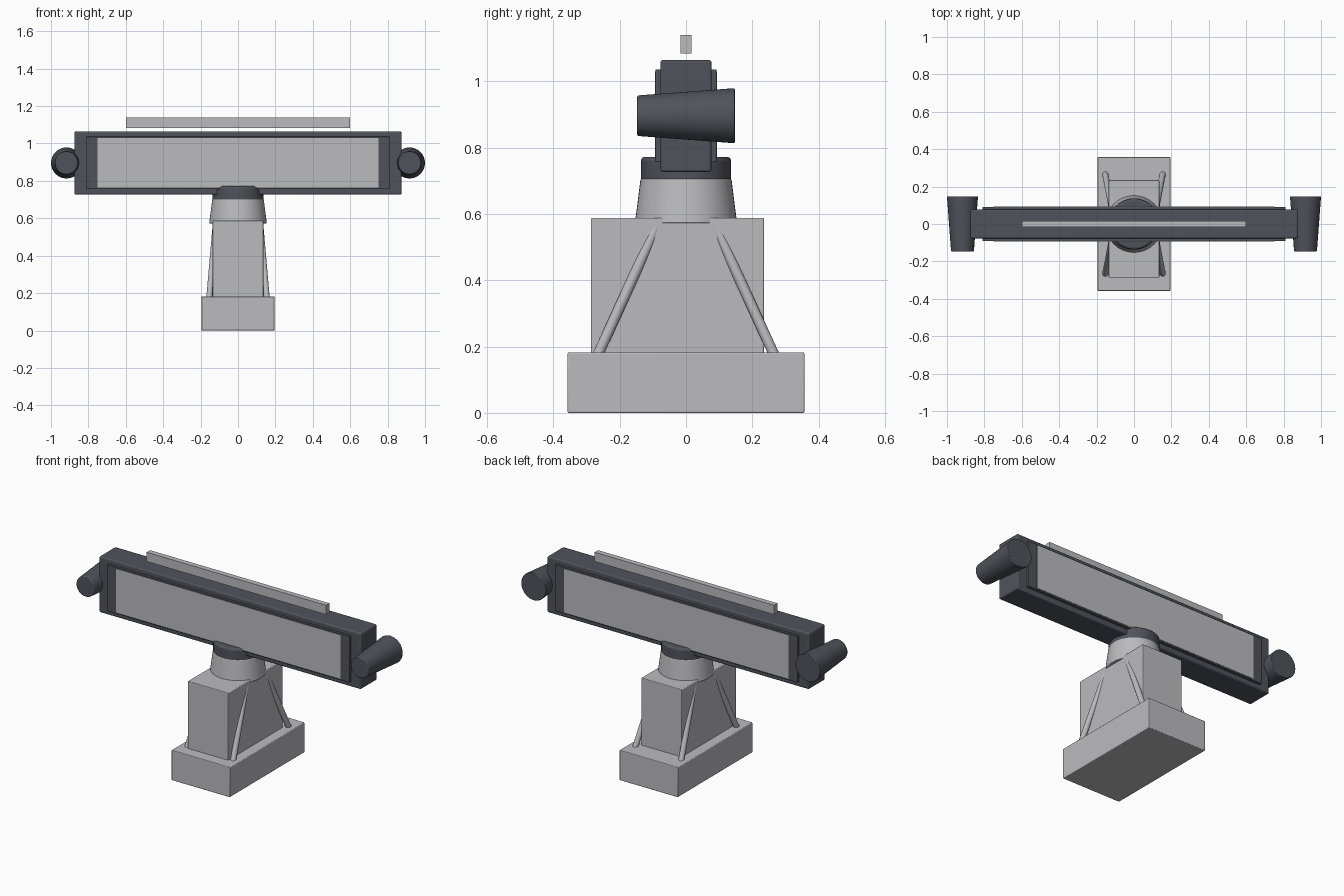
import bpy
from math import pi
from mathutils import Vector

if "Cube" in bpy.data.objects:
    bpy.data.objects.remove(bpy.data.objects["Cube"])


def make_material(name, color):
    mat = bpy.data.materials.new(name)
    mat.use_nodes = True
    mat.diffuse_color = (*color, 1)
    mat.node_tree.nodes["Principled BSDF"].inputs["Base Color"].default_value = (*color, 1)
    return mat


LIGHT = make_material("light_grey", (0.50, 0.50, 0.52))
DARK = make_material("dark_slate", (0.08, 0.086, 0.105))


def finish(name, mat, bevel):
    """Name, colour, bevel and smooth the active object."""
    obj = bpy.context.object
    obj.name = obj.data.name = name
    obj.data.materials.append(mat)
    if bevel:
        mod = obj.modifiers.new("soft_edges", "BEVEL")
        mod.width, mod.segments = bevel, 3
        mod.limit_method, mod.angle_limit = "ANGLE", pi / 4
    bpy.ops.object.shade_smooth_by_angle(angle=pi / 6)
    return obj


def box(name, low, high, mat, bevel=0.004):
    low, high = Vector(low), Vector(high)
    bpy.ops.mesh.primitive_cube_add(size=1, location=(low + high) / 2)
    bpy.context.object.scale = high - low
    bpy.ops.object.transform_apply(location=False, rotation=False, scale=True)
    return finish(name, mat, bevel)


def cone(name, start, end, r1, r2, mat, sides=48, bevel=0.004):
    start, end = Vector(start), Vector(end)
    axis = end - start
    bpy.ops.mesh.primitive_cone_add(
        vertices=sides, radius1=r1, radius2=r2, depth=axis.length,
        location=(start + end) / 2, rotation=axis.to_track_quat("Z", "Y").to_euler())
    return finish(name, mat, bevel)


# Pedestal: foot block, column and round swivel
box("base", (-0.195, -0.357, 0), (0.195, 0.357, 0.182), LIGHT)
box("column", (-0.135, -0.287, 0.17), (0.135, 0.235, 0.588), LIGHT)
cone("swivel_collar", (0, 0, 0.572), (0, 0, 0.706), 0.154, 0.137, LIGHT)
cone("swivel_cap", (0, 0, 0.69), (0, 0, 0.772), 0.136, 0.136, DARK, bevel=0.012)

# Four slanted struts bracing the column
for sx, side in ((1, "left"), (-1, "right")):
    for sy, end in ((-1, "front"), (1, "back")):
        cone(f"strut_{end}_{side}", (sx * 0.154, sy * 0.268, 0.17),
             (sx * 0.12, sy * 0.09, 0.56), 0.016, 0.016, LIGHT, sides=20, bevel=0)

# Wide housing with a raised bezel and a pale panel on each face
box("housing", (-0.875, -0.077, 0.726), (0.875, 0.077, 1.064), DARK, 0.008)
for sy, end in ((-1, "front"), (1, "back")):
    y0, y1 = sorted((sy * 0.06, sy * 0.092))
    box(f"bezel_{end}", (-0.81, y0, 0.756), (0.81, y1, 1.036), DARK, 0.003)
    y0, y1 = sorted((sy * 0.089, sy * 0.094))
    box(f"panel_{end}", (-0.75, y0, 0.765), (0.75, y1, 1.029), LIGHT, 0)

# Slim bar floating above the housing
box("top_bar", (-0.6, -0.016, 1.083), (0.6, 0.016, 1.139), LIGHT, 0)

# Tapered pods at both ends, wider toward the back
for sx, side in ((1, "left"), (-1, "right")):
    cone(f"side_pod_{side}", (sx * 0.917, 0.147, 0.896),
         (sx * 0.917, -0.147, 0.896), 0.083, 0.061, DARK)
